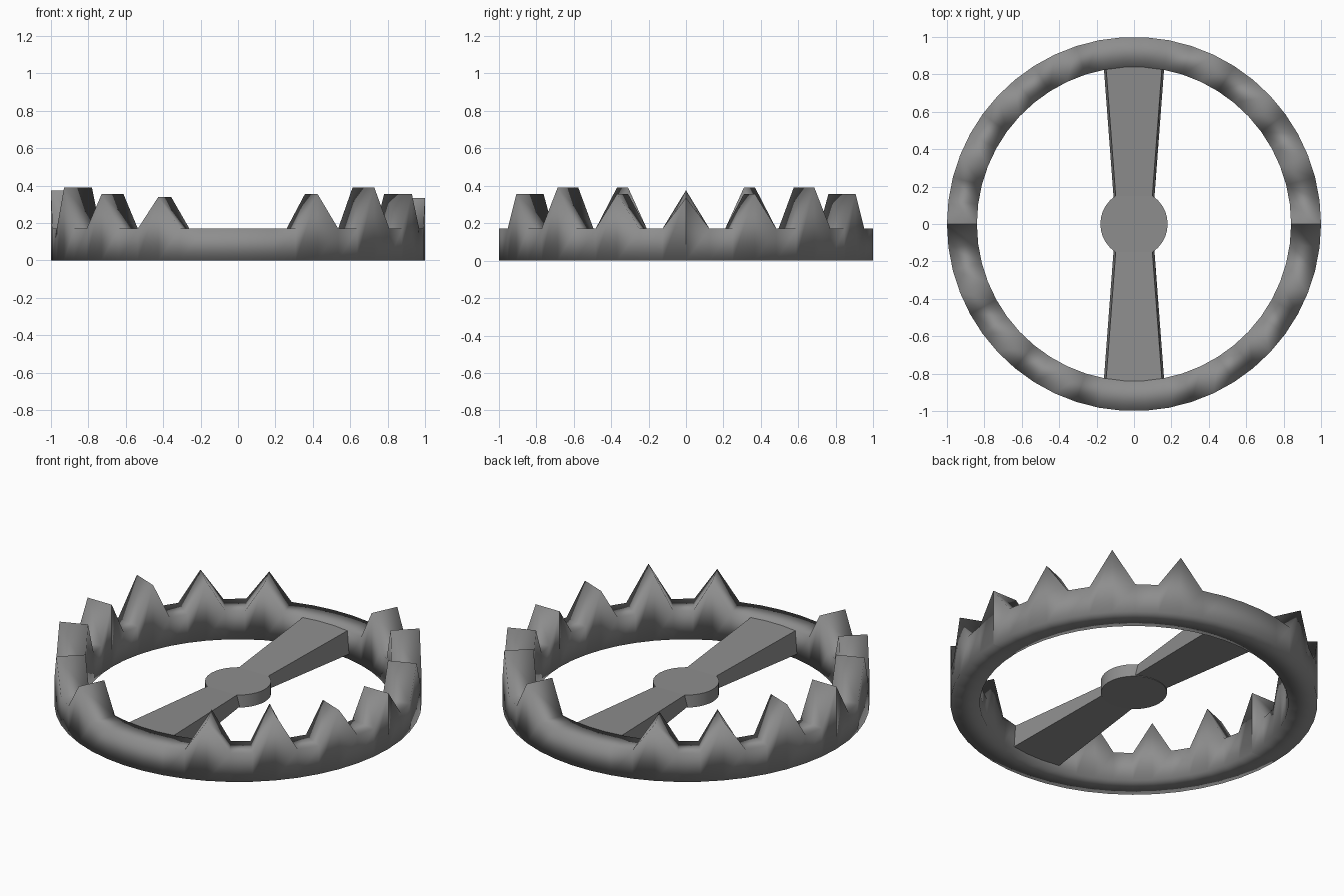
import bpy, bmesh, math

if "Cube" in bpy.data.objects:
    bpy.data.objects.remove(bpy.data.objects["Cube"])

steel = bpy.data.materials.new("dull_steel")
steel.diffuse_color = (0.27, 0.27, 0.27, 1)
steel.use_nodes = True
steel.node_tree.nodes["Principled BSDF"].inputs["Base Color"].default_value = steel.diffuse_color


def finish(bm, name):
    bmesh.ops.recalc_face_normals(bm, faces=bm.faces[:])
    mesh = bpy.data.meshes.new(name)
    bm.to_mesh(mesh)
    bm.free()
    mesh.materials.append(steel)
    obj = bpy.data.objects.new(name, mesh)
    bpy.context.collection.objects.link(obj)
    return obj


# Toothed ring: 50 square-section segments, each tooth is one raised radial edge
SEGMENTS, R_OUT, R_IN, RIM = 50, 1.0, 0.84, 0.17
right_teeth = {0: 0.335, 3: 0.355, 6: 0.39, 9: 0.355}
left_teeth = {0: 0.375, 3: 0.39, 6: 0.355, 9: 0.34}
heights = {}
for k in right_teeth:
    for s in (1, -1):
        heights[(s * k) % SEGMENTS] = right_teeth[k]
        heights[(25 + s * k) % SEGMENTS] = left_teeth[k]

bm = bmesh.new()
rings = []
for i in range(SEGMENTS):
    a = 2 * math.pi * i / SEGMENTS
    top = heights.get(i, RIM)
    section = ((R_OUT, 0), (R_OUT, top), (R_IN, top), (R_IN, 0))
    rings.append([bm.verts.new((r * math.cos(a), r * math.sin(a), z)) for r, z in section])
for i in range(SEGMENTS):
    p, q = rings[i], rings[(i + 1) % SEGMENTS]
    for j in range(4):
        k = (j + 1) % 4
        face = bm.faces.new((p[j], p[k], q[k], q[j]))
        face.smooth = True
# Hard seam where the two jaws meet
for i in (0, 25):
    for j in range(4):
        bm.edges.get((rings[i][j], rings[i][(j + 1) % 4])).smooth = False
finish(bm, "toothed_ring")


# Tapered arms running from the hub to the ring: (y, half width, bottom, top)
def arm(name, side):
    bm = bmesh.new()
    ends = []
    for y, w, low, high in ((0.10, 0.106, 0.072, 0.138), (0.87, 0.164, 0.028, 0.169)):
        corners = ((-w, low), (w, low), (w - 0.012, high), (-w + 0.012, high))
        ends.append([bm.verts.new((x, side * y, z)) for x, z in corners])
    a, b = ends
    bm.faces.new(a)
    bm.faces.new(b)
    for j in range(4):
        k = (j + 1) % 4
        bm.faces.new((a[j], a[k], b[k], b[j]))
    finish(bm, name)


arm("back_arm", 1)
arm("front_arm", -1)

# Round trigger plate in the centre
bm = bmesh.new()
bmesh.ops.create_cone(bm, cap_ends=True, segments=32, radius1=0.18, radius2=0.18, depth=0.075)
bmesh.ops.translate(bm, verts=bm.verts[:], vec=(0, 0, 0.1025))
for f in bm.faces:
    f.smooth = len(f.verts) == 4
for e in bm.edges:
    e.smooth = all(f.smooth for f in e.link_faces)
finish(bm, "trigger_plate")
